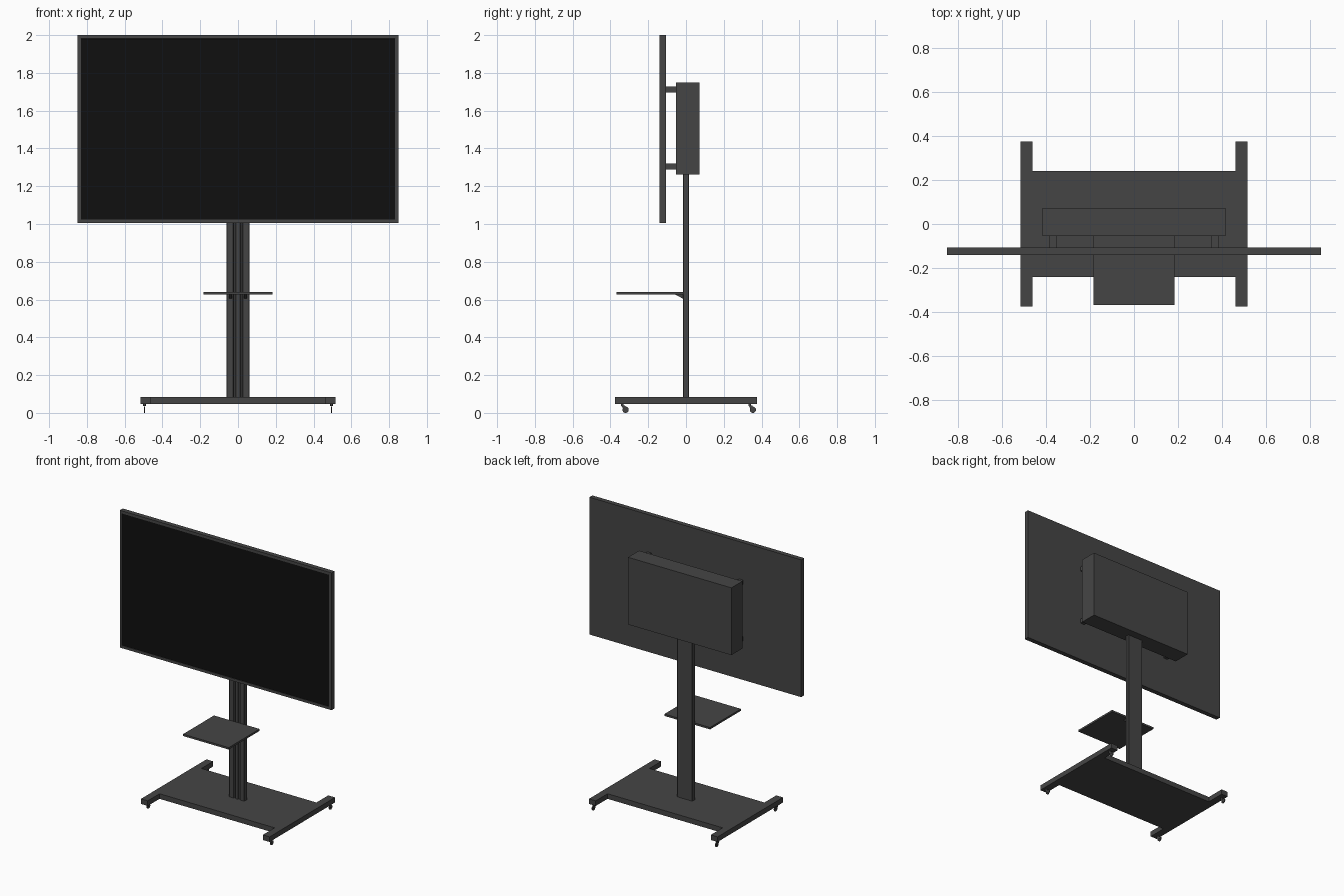
import bpy, bmesh, math

if "Cube" in bpy.data.objects:
    bpy.data.objects.remove(bpy.data.objects["Cube"])


def material(name, v):
    m = bpy.data.materials.new(name)
    m.diffuse_color = (v, v, v, 1)
    m.use_nodes = True
    m.node_tree.nodes["Principled BSDF"].inputs["Base Color"].default_value = m.diffuse_color
    return m


dark = material("dark_metal", 0.06)
black = material("screen_black", 0.005)


def finish(name, bm, *mats):
    bmesh.ops.recalc_face_normals(bm, faces=bm.faces)
    me = bpy.data.meshes.new(name)
    bm.to_mesh(me)
    bm.free()
    for m in mats or (dark,):
        me.materials.append(m)
    ob = bpy.data.objects.new(name, me)
    bpy.context.collection.objects.link(ob)
    return ob


def box_mesh(x0, x1, y0, y1, z0, z1):
    bm = bmesh.new()
    bmesh.ops.create_cube(bm, size=1)
    for v in bm.verts:
        v.co = (x1 if v.co.x > 0 else x0, y1 if v.co.y > 0 else y0, z1 if v.co.z > 0 else z0)
    return bm


def box(name, *dims):
    return finish(name, box_mesh(*dims))


def prism(name, pts, vec):
    bm = bmesh.new()
    f = bm.faces.new([bm.verts.new(p) for p in pts])
    ext = bmesh.ops.extrude_face_region(bm, geom=[f], use_keep_orig=True)["geom"]
    bmesh.ops.translate(bm, vec=vec, verts=[g for g in ext if isinstance(g, bmesh.types.BMVert)])
    return finish(name, bm)


def cylinder(name, loc, r, depth, rot=(0, 0, 0), sides=24):
    bpy.ops.mesh.primitive_cylinder_add(vertices=sides, radius=r, depth=depth, location=loc, rotation=rot)
    ob = bpy.context.object
    ob.name = name
    ob.data.materials.append(dark)
    bpy.ops.object.shade_smooth_by_angle()
    return ob


# Television: slab with a slightly recessed screen
bm = box_mesh(-0.85, 0.85, -0.141, -0.107, 1.004, 2.0)
bm.normal_update()
front = min(bm.faces, key=lambda f: f.calc_center_median().y)
bmesh.ops.inset_region(bm, faces=[front], thickness=0.027)
bmesh.ops.inset_region(bm, faces=[front], thickness=0.0005, depth=-0.003)
front.material_index = 1
finish("television", bm, dark, black)

# Rear mount box and the four spacers to the television
box("mount_box", -0.415, 0.415, -0.054, 0.072, 1.261, 1.749)
for s in (-1, 1):
    for z in (1.304, 1.713):
        box("mount_spacer", s * 0.368 - 0.016, s * 0.368 + 0.016, -0.108, -0.053, z - 0.016, z + 0.016)

# Column: extruded profile with two front grooves
half = [(0.010, -0.016), (0.014, -0.008), (0.020, -0.006), (0.026, -0.016),
        (0.058, -0.016), (0.062, -0.012), (0.062, 0.012), (0.058, 0.016)]
outline = half + [(-x, y) for x, y in reversed(half)]
prism("column", [(x, y, 0.084) for x, y in outline], (0, 0, 1.18))

# Shelf and its two wedge brackets
box("shelf", -0.183, 0.183, -0.368, -0.014, 0.627, 0.641)
for x in (-0.04, 0.04):
    prism("shelf_bracket", [(x - 0.008, -0.015, 0.628), (x - 0.008, -0.06, 0.628),
                            (x - 0.008, -0.015, 0.604)], (0.016, 0, 0))

# H-shaped base
quarter = [(0.462, 0.24), (0.462, 0.375), (0.516, 0.375)]
side = quarter + [(x, -y) for x, y in reversed(quarter)]
outline = side + [(-x, -y) for x, y in side]
prism("base", [(x, y, 0.048) for x, y in outline], (0, 0, 0.037))

# Casters, all trailing backwards
for x in (-0.495, 0.495):
    for y in (-0.337, 0.337):
        cylinder("caster_stem", (x, y, 0.043), 0.007, 0.012)
        cylinder("caster_wheel", (x, y + 0.017, 0.0165), 0.0165, 0.007, (0, math.pi / 2, 0))
        for s in (-1, 1):
            cx = x + s * 0.0055
            prism("caster_fork", [(cx - 0.001, y - 0.007, 0.039), (cx - 0.001, y + 0.015, 0.039),
                                  (cx - 0.001, y + 0.021, 0.013), (cx - 0.001, y + 0.013, 0.013)],
                  (0.002, 0, 0))
        box("caster_crown", x - 0.0065, x + 0.0065, y - 0.007, y + 0.015, 0.036, 0.039)
